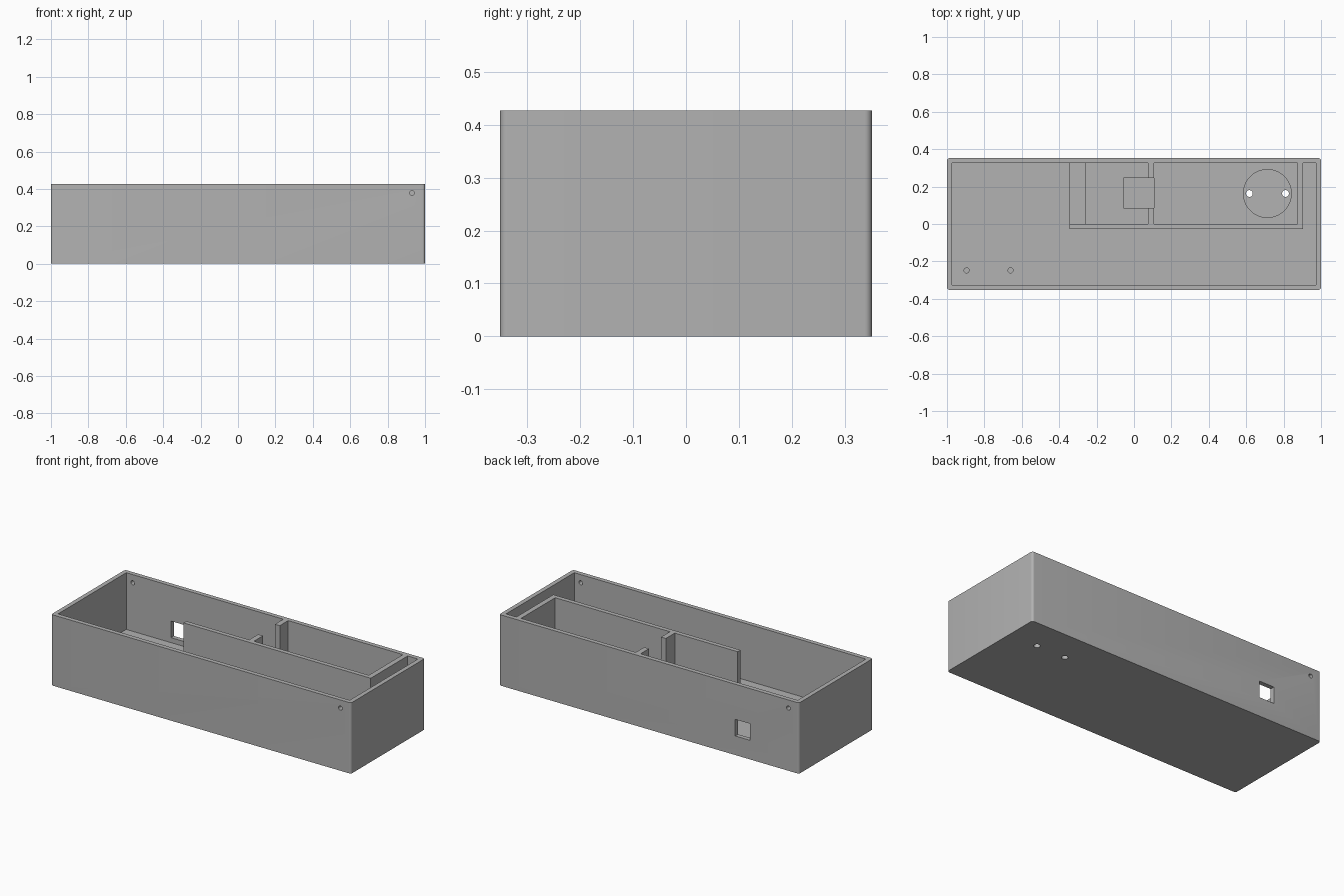
import bpy
import bmesh
from mathutils import Matrix, Vector

if "Cube" in bpy.data.objects:
    bpy.data.objects.remove(bpy.data.objects["Cube"], do_unlink=True)

# Overall sizes
HX, HY, H = 1.0, 0.352, 0.427
WALL = 0.027
FLOOR = 0.085
IX, IY = HX - WALL, HY - WALL
ABOVE = H + 0.1

grey = bpy.data.materials.new("plain grey")
grey.use_nodes = True
COLOUR = (0.445, 0.445, 0.445, 1)
grey.diffuse_color = COLOUR
grey.node_tree.nodes["Principled BSDF"].inputs["Base Color"].default_value = COLOUR


def to_object(bm, name):
    mesh = bpy.data.meshes.new(name)
    bm.to_mesh(mesh)
    bm.free()
    mesh.materials.append(grey)
    obj = bpy.data.objects.new(name, mesh)
    bpy.context.collection.objects.link(obj)
    return obj


def box(name, low, high, corner=0):
    """Box between two corners, optionally with rounded upright edges."""
    low, high = Vector(low), Vector(high)
    bm = bmesh.new()
    size = Matrix.Diagonal((*(high - low), 1))
    bmesh.ops.create_cube(bm, size=1, matrix=Matrix.Translation((low + high) / 2) @ size)
    if corner:
        upright = [e for e in bm.edges if abs(e.verts[0].co.z - e.verts[1].co.z) > 0.01]
        bmesh.ops.bevel(bm, geom=upright, offset=corner, segments=6,
                        profile=0.5, affect='EDGES')
    return to_object(bm, name)


def rod(name, centre, radius, depth, axis='Z', sides=32):
    """Cylinder around its centre, along Z or Y."""
    bm = bmesh.new()
    turn = Matrix.Rotation(1.5707963 if axis == 'Y' else 0, 4, 'X')
    bmesh.ops.create_cone(bm, cap_ends=True, segments=sides, radius1=radius, radius2=radius,
                          depth=depth, matrix=Matrix.Translation(centre) @ turn)
    return to_object(bm, name)


def cut(target, cutter):
    """Subtract the cutter from the target and remove it."""
    cutter.hide_render = True
    mod = target.modifiers.new("cut", 'BOOLEAN')
    mod.operation = 'DIFFERENCE'
    mod.solver = 'EXACT'
    mod.object = cutter
    bpy.context.view_layer.objects.active = target
    bpy.ops.object.modifier_apply(modifier=mod.name)
    bpy.data.objects.remove(cutter, do_unlink=True)


# Open tray with rounded upright corners and a thick floor
case = box("case", (-HX, -HY, 0), (HX, HY, H), corner=0.014)
cut(case, box("cavity_cutter", (-IX, -IY, FLOOR), (IX, IY, ABOVE)))

# Square window in the back wall
cut(case, box("window_cutter", (-0.675, IY - 0.02, 0.115), (-0.575, HY + 0.02, 0.215)))

# Small holes near the top, at opposite ends of the front and back walls
for side in (-1, 1):
    cut(case, rod("wall_hole_cutter", (-side * 0.93, side * (HY - WALL / 2), 0.378),
                  0.0125, 0.06, axis='Y'))

# Round recess with two through holes
cut(case, rod("recess_cutter", (0.713, 0.163, FLOOR), 0.128, 0.08, sides=64))
for x in (0.617, 0.81):
    cut(case, rod("through_hole_cutter", (x, 0.163, 0.05), 0.018, 0.2))

# Blind holes at the front left of the floor
for x in (-0.895, -0.66):
    cut(case, rod("blind_hole_cutter", (x, -0.248, FLOOR), 0.0135, 0.08))

# Square pocket in the compartment floor
cut(case, box("pocket_cutter", (-0.055, 0.085, FLOOR - 0.03), (0.107, 0.245, ABOVE)))

# Compartment walls, the split divider and the low end sill
box("compartment_front_wall", (-0.345, -WALL, FLOOR), (0.904, 0, H))
box("compartment_end_wall", (0.873, 0, FLOOR), (0.904, IY, H))
box("divider_front", (0.075, 0, FLOOR), (0.107, 0.085, H))
box("divider_back", (0.075, 0.245, FLOOR), (0.107, IY, H))
box("compartment_sill", (-0.345, 0, FLOOR), (-0.26, IY, 0.15))

# Smooth the round surfaces only
bpy.ops.object.select_all(action='DESELECT')
case.select_set(True)
bpy.context.view_layer.objects.active = case
bpy.ops.object.shade_smooth_by_angle(angle=0.6)
